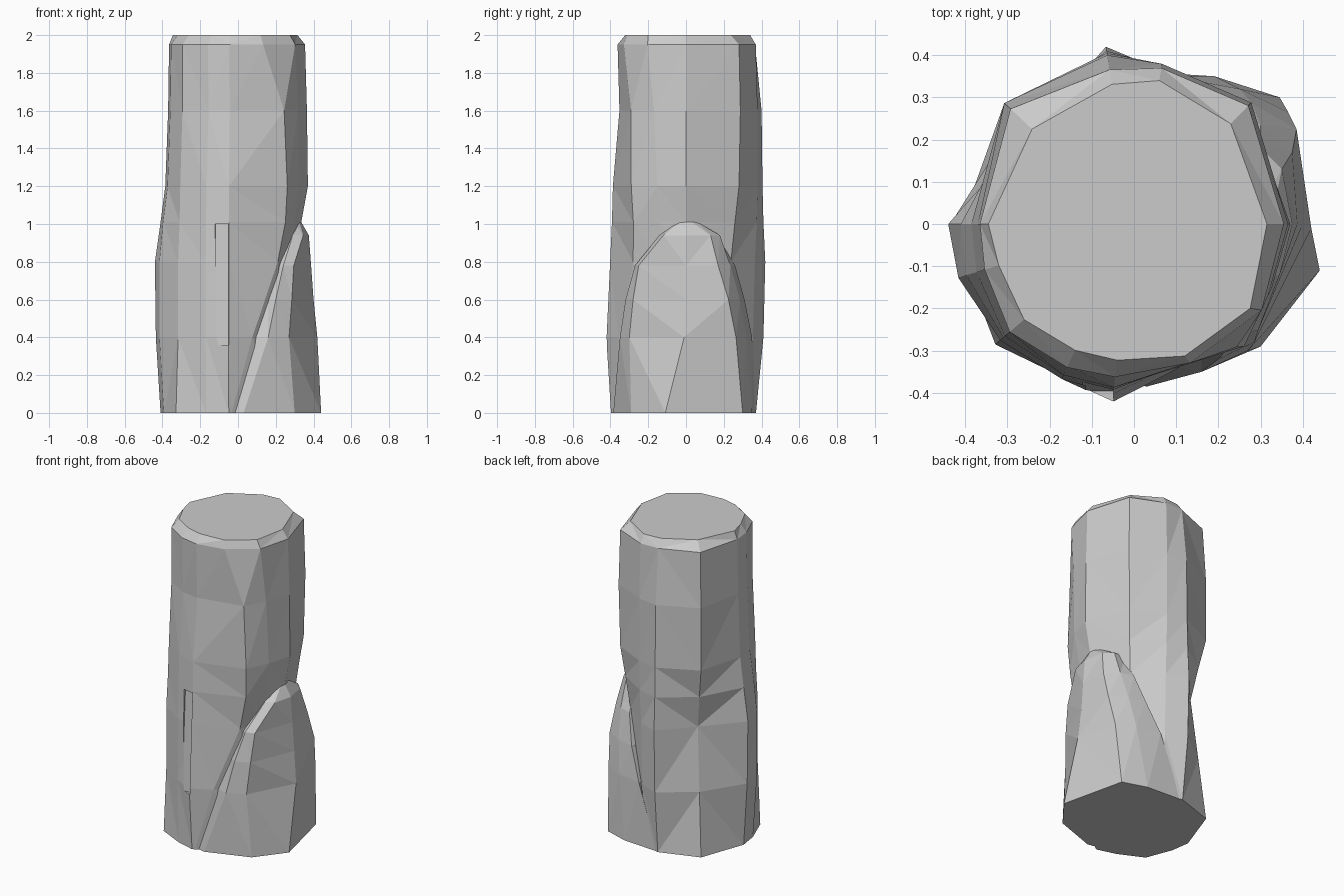
import bpy, bmesh
from math import radians, cos, sin


def loft(name, rings):
    """Skin closed rings of 3D points, capped at both ends, flat shaded."""
    bm = bmesh.new()
    loops = [[bm.verts.new(p) for p in ring] for ring in rings]
    n = len(loops[0])
    for low, high in zip(loops, loops[1:]):
        for i in range(n):
            j = (i + 1) % n
            bm.faces.new((low[i], low[j], high[j], high[i]))
    bm.faces.new(loops[0][::-1])
    bm.faces.new(loops[-1])
    sides = [f for f in bm.faces if len(f.verts) == 4]
    bmesh.ops.triangulate(bm, faces=sides, quad_method='SHORT_EDGE')
    bmesh.ops.recalc_face_normals(bm, faces=bm.faces[:])
    mesh = bpy.data.meshes.new(name)
    bm.to_mesh(mesh)
    bm.free()
    ob = bpy.data.objects.new(name, mesh)
    bpy.context.collection.objects.link(ob)
    return ob


# Main stone column: radius of each vertical edge at each height
heights = [0, 0.4, 0.8, 1.01, 1.2, 1.6, 1.95, 2.0]
edges = {
    0: (.30, .30, .31, .335, .37, .365, .355, .315),
    46: (.30, .30, .33, .36, .39, .40, .39, .33),
    80: (.34, .36, .37, .38, .385, .385, .375, .345),
    99: (.375, .415, .425, .415, .41, .405, .37, .335),
    137: (.42, .375, .33, .375, .42, .42, .40, .33),
    180: (.41, .435, .44, .41, .385, .37, .365, .345),
    197: (.41, .435, .435, .415, .39, .375, .37, .335),
    221: (.435, .42, .42, .41, .405, .39, .39, .345),
    245: (.40, .405, .405, .40, .395, .37, .375, .33),
    263: (.40, .425, .405, .395, .39, .355, .365, .325),
}
columns = [[(a, r) for r in radii] for a, radii in edges.items()]
# Slanting edges that follow the crack on the front right
columns.append(list(zip((265, 282, 307, 312, 312, 310, 292, 291),
                        (.39, .365, .35, .375, .39, .38, .355, .335))))
columns.append(list(zip((310, 320, 332, 335, 335, 332, 326, 324),
                        (.30, .30, .30, .33, .36, .36, .365, .34))))
rings = [[(c[k][1] * cos(radians(c[k][0])), c[k][1] * sin(radians(c[k][0])), z)
          for c in columns] for k, z in enumerate(heights)]
pillar = loft("stone_pillar", rings)

# Shallow chiselled strip on the front
strip = loft("strip_cutter", [[(-.13, -.6, z), (-.04, -.6, z), (-.05, y, z), (-.12, y, z)]
                              for z, y in ((.36, -.395), (1.0, -.362))])
strip.hide_render = True
strip.hide_viewport = True
cut = pillar.modifiers.new("strip", 'BOOLEAN')
cut.operation = 'DIFFERENCE'
cut.object = strip

# Arched slab leaning on the lower right side
slab = {
    0: [(-.04, -.37), (.03, -.385), (.30, -.29), (.44, -.11), (.345, .30), (.19, .35), (-.05, .365)],
    .4: [(.09, -.335), (.16, -.35), (.27, -.30), (.42, -.01), (.365, .265), (.25, .32), (.09, .35)],
    .6: [(.16, -.295), (.20, -.32), (.285, -.28), (.40, 0), (.385, .225), (.28, .285), (.17, .31)],
    .78: [(.20, -.24), (.24, -.27), (.295, -.25), (.387, 0), (.375, .17), (.30, .235), (.22, .26)],
    .94: [(.24, -.12), (.29, -.14), (.345, -.12), (.375, 0), (.35, .13), (.30, .18), (.22, .18)],
    1.01: [(.27, -.05), (.30, -.05), (.325, -.03), (.335, 0), (.33, .03), (.31, .06), (.26, .06)],
}
loft("leaning_slab", [[(x, y, z) for x, y in [(.05, 0)] + pts] for z, pts in slab.items()])
